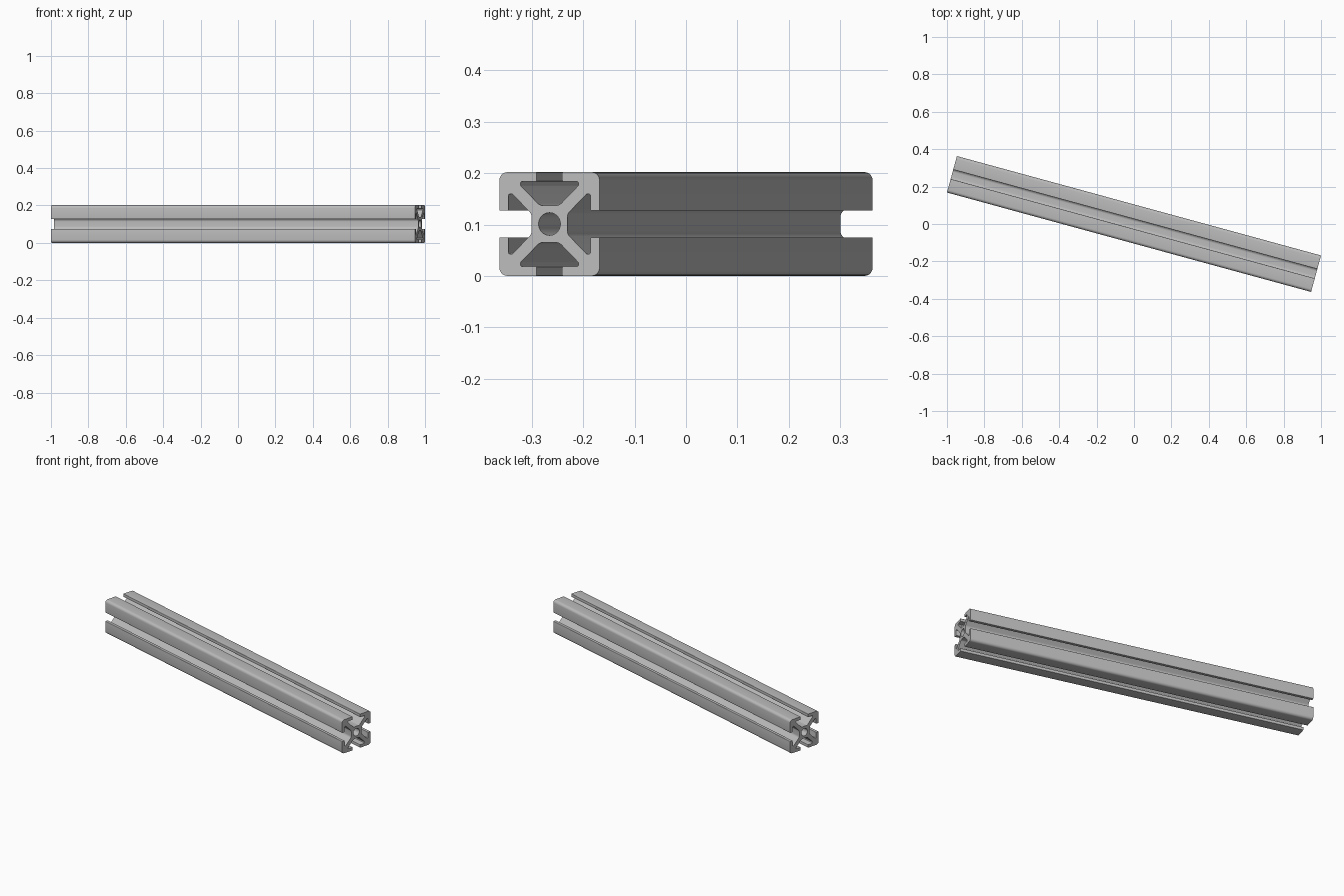
import bpy
import bmesh
import math
from mathutils import Vector, Matrix

if "Cube" in bpy.data.objects:
    bpy.data.objects.remove(bpy.data.objects["Cube"], do_unlink=True)

LENGTH = 2.018
HALF = 0.101        # half width of the square section
OPENING = 0.0258    # half width of the slot mouth
LIP = 0.083         # inner face of the lips
POCKET = 0.0585     # half width of the slot behind the lips
SHOULDER = 0.075    # where the pocket starts to narrow
CORE = 0.036        # half width of the central core
NECK = CORE - (SHOULDER - POCKET)
BORE = 0.022
ANGLE = math.radians(-15.27)

aluminium = bpy.data.materials.new("aluminium grey")
aluminium.use_nodes = True
colour = (0.5, 0.5, 0.5, 1)
aluminium.diffuse_color = colour
aluminium.node_tree.nodes["Principled BSDF"].inputs["Base Color"].default_value = colour


def fillet(corners, steps=5):
    """Round each (point, radius) corner of a closed outline with an arc."""
    outline = []
    for i, (p, r) in enumerate(corners):
        a = (corners[i - 1][0] - p).normalized()
        b = (corners[(i + 1) % len(corners)][0] - p).normalized()
        half = a.angle(b) / 2
        centre = p + (a + b).normalized() * r / math.sin(half)
        start = p + a * r / math.tan(half) - centre
        end = p + b * r / math.tan(half) - centre
        sweep = math.atan2(start.x * end.y - start.y * end.x, start.dot(end))
        for k in range(steps + 1):
            outline.append(centre + Matrix.Rotation(sweep * k / steps, 2) @ start)
    return outline


# One slot and one outer corner, repeated around the four sides
lower = [(HALF, OPENING, 0.002), (LIP, OPENING, 0.002), (LIP, POCKET, 0.004),
         (SHOULDER, POCKET, 0.003), (CORE, NECK, 0.016)]
side = [(x, -y, r) for x, y, r in lower] + lower[::-1] + [(HALF, HALF, 0.016)]
corners = [(Matrix.Rotation(math.pi / 2 * n, 2) @ Vector((x, y)), r)
           for n in range(4) for x, y, r in side]
bore = [Vector((BORE * math.cos(t), BORE * math.sin(t)))
        for t in (math.tau * k / 40 for k in range(40))]

# Extruded section with the bore as a hole
curve = bpy.data.curves.new("section", "CURVE")
curve.dimensions = "2D"
curve.fill_mode = "BOTH"
curve.extrude = LENGTH / 2
for outline in (fillet(corners), bore):
    spline = curve.splines.new("POLY")
    spline.points.add(len(outline) - 1)
    for point, co in zip(spline.points, outline):
        point.co = (co.x, co.y, 0, 1)
    spline.use_cyclic_u = True

section = bpy.data.objects.new("section", curve)
bpy.context.collection.objects.link(section)
bpy.context.view_layer.update()
mesh = bpy.data.meshes.new_from_object(
    section.evaluated_get(bpy.context.evaluated_depsgraph_get()))
bpy.data.objects.remove(section, do_unlink=True)

# Lay the bar along x, turn it about z and rest it on the ground
lay = Matrix(((0, 0, 1, 0), (1, 0, 0, 0), (0, 1, 0, 0), (0, 0, 0, 1)))
mesh.transform(Matrix.Translation((0, 0, HALF)) @ Matrix.Rotation(ANGLE, 4, "Z") @ lay)
bm = bmesh.new()
bm.from_mesh(mesh)
bmesh.ops.remove_doubles(bm, verts=bm.verts, dist=1e-5)
bmesh.ops.recalc_face_normals(bm, faces=bm.faces)
bm.to_mesh(mesh)
bm.free()
mesh.materials.clear()
mesh.materials.append(aluminium)

bar = bpy.data.objects.new("slotted_bar", mesh)
bpy.context.collection.objects.link(bar)
bpy.context.view_layer.objects.active = bar
bar.select_set(True)
bpy.ops.object.shade_smooth_by_angle(angle=math.radians(30))
